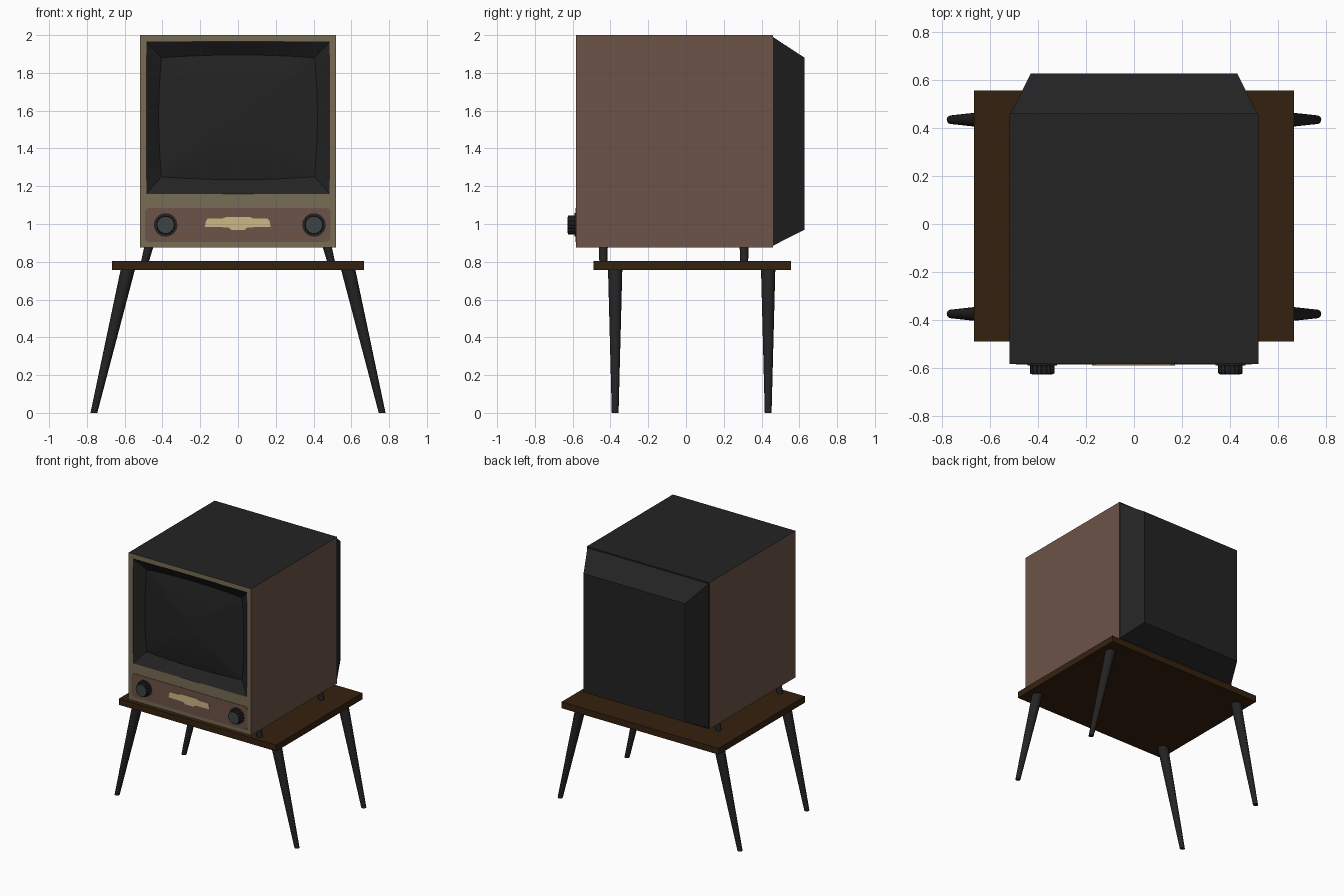
import bpy, bmesh, math

if "Cube" in bpy.data.objects:
    bpy.data.objects.remove(bpy.data.objects["Cube"])


def material(name, rgb):
    m = bpy.data.materials.new(name)
    m.diffuse_color = (*rgb, 1)
    m.use_nodes = True
    m.node_tree.nodes["Principled BSDF"].inputs["Base Color"].default_value = m.diffuse_color
    return m


BROWN = material("brown_side", (0.150, 0.087, 0.063))
OLIVE = material("olive_frame", (0.187, 0.150, 0.090))
CREAM = material("cream_plate", (0.60, 0.48, 0.235))
WOOD = material("dark_wood", (0.035, 0.0153, 0.0045))
BLACK = material("black_body", (0.0168, 0.0168, 0.0168))
GREY = material("grey_knob_cap", (0.050, 0.056, 0.053))


def loft(name, rings, mats, start=False, end=False, rule=None, smooth=False):
    """Skin a list of equal-length point rings, optionally capping the ends."""
    bm = bmesh.new()
    vs = [[bm.verts.new(p) for p in r] for r in rings]
    n = len(rings[0])
    for a, b in zip(vs, vs[1:]):
        for i in range(n):
            j = (i + 1) % n
            bm.faces.new((a[i], a[j], b[j], b[i]))
    if start:
        bm.faces.new(vs[0][::-1])
    if end:
        bm.faces.new(vs[-1])
    if start and end:
        bmesh.ops.recalc_face_normals(bm, faces=bm.faces[:])
    bm.normal_update()
    if rule:
        for f in bm.faces:
            f.material_index = rule(f)
    me = bpy.data.meshes.new(name)
    bm.to_mesh(me)
    bm.free()
    for m in mats:
        me.materials.append(m)
    ob = bpy.data.objects.new(name, me)
    bpy.context.collection.objects.link(ob)
    if smooth:
        bpy.ops.object.select_all(action='DESELECT')
        ob.select_set(True)
        bpy.context.view_layer.objects.active = ob
        bpy.ops.object.shade_smooth_by_angle(angle=math.radians(35))
    return ob


def rect(hx, z0, z1, y, seg=1, bulge=0.0):
    """Rectangle in the xz plane whose sides may bow outwards."""
    zc, hz = (z0 + z1) / 2, (z1 - z0) / 2
    c = [(-1, -1), (1, -1), (1, 1), (-1, 1)]
    pts = []
    for k in range(4):
        (u0, v0), (u1, v1) = c[k], c[(k + 1) % 4]
        nx, nz = (u0 + u1) / 2, (v0 + v1) / 2
        for i in range(seg):
            t = i / seg
            b = bulge * 4 * t * (1 - t)
            pts.append(((u0 + (u1 - u0) * t) * hx + nx * b, y,
                        zc + (v0 + (v1 - v0) * t) * hz + nz * b))
    return pts


def disc(x, y, z, r, n=24, axis='z', tooth=0.0):
    pts = []
    for i in range(n):
        a = 2 * math.pi * i / n
        rr = r - tooth * (i // 2 % 2)
        u, v = rr * math.cos(a), rr * math.sin(a)
        pts.append((x + u, y + v, z) if axis == 'z' else (x + u, y, z + v))
    return pts


FRONT, BACK, Z0, Z1, W = -0.583, 0.46, 0.875, 2.0, 0.52

# cabinet: brown sides, black top, bottom and back rim
loft("cabinet", [rect(0.515, 0.885, 1.99, BACK), rect(W, Z0, Z1, BACK), rect(W, Z0, Z1, FRONT)],
     [BLACK, BROWN], rule=lambda f: int(abs(f.normal.x) > 0.7))
# tapered back housing
loft("back_housing", [rect(0.43, 0.97, 1.88, 0.628), rect(0.515, 0.885, 1.99, BACK)],
     [BLACK], start=True)

# front frame, sloped bezel and bulging screen
S = 12
loft("front_frame", [rect(W, Z0, Z1, FRONT, S), rect(0.485, 1.16, 1.965, FRONT, S)], [OLIVE])
loft("screen_bezel", [rect(0.485, 1.16, 1.965, FRONT, S),
                      rect(0.405, 1.25, 1.88, -0.53, S, 0.015)], [BLACK])
edge = rect(0.405, 1.25, 1.88, -0.53, S, 0.015)
zc = 1.565
rings = []
for k in range(8):
    t = 1 - k / 7.2
    rings.append([(x * t, -0.53 - 0.03 * (1 - t * t), zc + (z - zc) * t) for x, _, z in edge])
loft("screen", rings, [BLACK], end=True, smooth=True)

# control panel with rounded corners
r, panel = 0.025, []
for cx, cz, a0 in [(0.465, 0.93, -90), (0.465, 1.06, 0), (-0.468, 1.06, 90), (-0.468, 0.93, 180)]:
    for i in range(5):
        a = math.radians(a0 + i * 22.5)
        panel.append((cx + r * math.cos(a), cz + r * math.sin(a)))
loft("control_panel", [[(x, y, z) for x, z in panel] for y in (FRONT + 0.002, FRONT - 0.003)],
     [BROWN], start=True, end=True)

# cream dial plate
plate = [(-0.175, 0.985), (-0.05, 0.982), (-0.035, 0.969), (0.035, 0.969), (0.05, 0.982),
         (0.172, 0.985), (0.168, 1.015), (0.155, 1.03), (0.08, 1.03), (0.06, 1.038),
         (-0.06, 1.038), (-0.08, 1.03), (-0.16, 1.03), (-0.17, 1.015)]
loft("dial_plate", [[(x, y, z) for x, z in plate] for y in (FRONT, FRONT - 0.008)],
     [CREAM], start=True, end=True)

# ridged knobs on flat collars
for side, x in (("left", -0.383), ("right", 0.402)):
    z = 0.995
    loft(side + "_knob_collar", [disc(x, y, z, 0.062, 32, 'y') for y in (FRONT, FRONT - 0.007)],
         [BLACK], start=True, end=True)
    loft(side + "_knob", [disc(x, FRONT, z, 0.051, 64, 'y', 0.004),
                          disc(x, -0.622, z, 0.051, 64, 'y', 0.004),
                          disc(x, -0.626, z, 0.046, 64, 'y')], [BLACK], start=True, end=True)
    loft(side + "_knob_cap", [disc(x, y, z, 0.043, 32, 'y') for y in (-0.624, -0.628)],
         [GREY], start=True, end=True)

# table top
loft("table_top", [[(-0.667, -0.49, z), (0.667, -0.49, z), (0.667, 0.557, z), (-0.667, 0.557, z)]
                   for z in (0.757, 0.805)], [WOOD], start=True, end=True)

# splayed table legs and short cabinet feet
for sx, side in ((-1, "left"), (1, "right")):
    for end, ly, fy in (("front", -0.375, -0.438), ("back", 0.435, 0.308)):
        loft(f"{end}_{side}_table_leg", [disc(sx * 0.763, ly, 0, 0.018),
                                         disc(sx * 0.582, ly, 0.765, 0.038)],
             [BLACK], start=True, end=True, smooth=True)
        loft(f"{end}_{side}_cabinet_foot", [disc(sx * 0.492, fy, 0.803, 0.021, 16),
                                            disc(sx * 0.472, fy, 0.88, 0.024, 16)],
             [BLACK], start=True, end=True, smooth=True)
